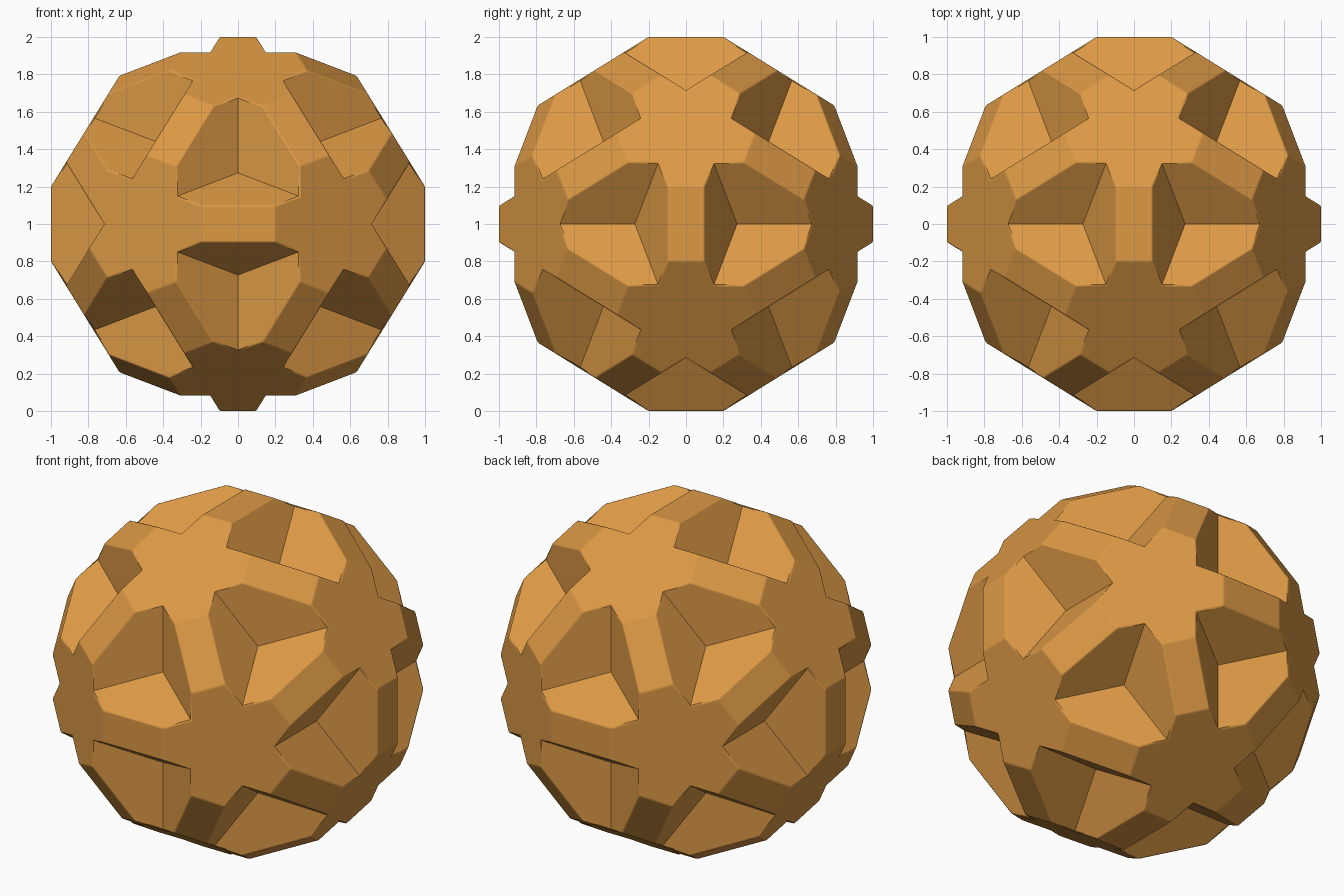
import bpy, bmesh, math
from itertools import combinations
from mathutils import Vector, Matrix

if "Cube" in bpy.data.objects:
    bpy.data.objects.remove(bpy.data.objects["Cube"])

PHI = (1 + math.sqrt(5)) / 2
A, B = 0.20, 0.097            # half length / half width of the raised pads

# twelve five-fold axes of the ball
axes = []
for s in (1, -1):
    for t in (PHI, -PHI):
        axes += [Vector(p).normalized() for p in ((0, s, t), (t, 0, s), (s, t, 0))]
long_c = axes[0].length and PHI / math.sqrt(1 + PHI * PHI)
short_c = 1 / math.sqrt(1 + PHI * PHI)
OUTER = long_c + short_c * A  # distance of the star plates
INNER = short_c + long_c * B  # distance of the pit walls


def near(n, m):
    return n is not m and n.dot(m) > 0.4


def meet(n, m, l, dn, dm, dl):
    """Point where three planes cross."""
    return Matrix((n, m, l)).inverted() @ Vector((dn, dm, dl))


def pad_corner(n, m, side):
    """Corner of the pad between axes n and m, next to n, on the given side."""
    c, u = (n + m).normalized(), (n - m).normalized()
    v = c.cross(u)
    return c + A * u + B * v * (1 if v.dot(side) > 0 else -1)


bm = bmesh.new()
pool = {}


def vert(p):
    key = tuple(round(x, 3) + 0.0 for x in p)
    if key not in pool:
        pool[key] = bm.verts.new(p)
    return pool[key]


def face(points):
    bm.faces.new([vert(p) for p in points])


star_points = [[] for _ in axes]
pit_bottoms = set()
for i, j in combinations(range(12), 2):
    n, m = axes[i], axes[j]
    if not near(n, m):
        continue
    l, k = [x for x in axes if near(x, n) and near(x, m)]
    # raised rectangular pad
    face([pad_corner(n, m, l), pad_corner(n, m, k), pad_corner(m, n, k), pad_corner(m, n, l)])
    for side in (l, k):
        # pit wall falling from the long edge of the pad
        bottom = meet(n, m, side, INNER, INNER, INNER)
        tip_n = meet(n, m, side, OUTER, INNER, INNER)
        tip_m = meet(m, n, side, OUTER, INNER, INNER)
        pn, pm = pad_corner(n, m, side), pad_corner(m, n, side)
        face([bottom, tip_n, pn, pm, tip_m])
        pit_bottoms.add(vert(bottom))
        star_points[i] += [pn, tip_n]
        star_points[j] += [pm, tip_m]

# five-armed star plates
for n, pts in zip(axes, star_points):
    u = n.orthogonal().normalized()
    w = n.cross(u)
    ring = {vert(p): math.atan2(p.dot(w), p.dot(u)) for p in pts}
    bm.faces.new(sorted(ring, key=ring.get))

for f in bm.faces:
    f.normal_update()
    if f.normal.dot(f.verts[0].co) < 0:
        f.normal_flip()

# soft outer edges, crisp pit creases
weight = bm.edges.layers.float.new("bevel_weight_edge")
for e in bm.edges:
    crease = any(v in pit_bottoms for v in e.verts)
    e[weight] = 0.0 if crease else 1.0
    e.smooth = not crease
for f in bm.faces:
    f.smooth = True

mesh = bpy.data.meshes.new("faceted_ball")
bm.to_mesh(mesh)
bm.free()
ball = bpy.data.objects.new("faceted_ball", mesh)
bpy.context.collection.objects.link(ball)
ball.location.z = 1

bevel = ball.modifiers.new("soft_edges", "BEVEL")
bevel.limit_method = "WEIGHT"
bevel.width = 0.008
bevel.segments = 2
bevel.harden_normals = True

mat = bpy.data.materials.new("amber")
mat.diffuse_color = (0.72, 0.32, 0.06, 1)
mat.use_nodes = True
mat.node_tree.nodes["Principled BSDF"].inputs["Base Color"].default_value = mat.diffuse_color
mesh.materials.append(mat)
